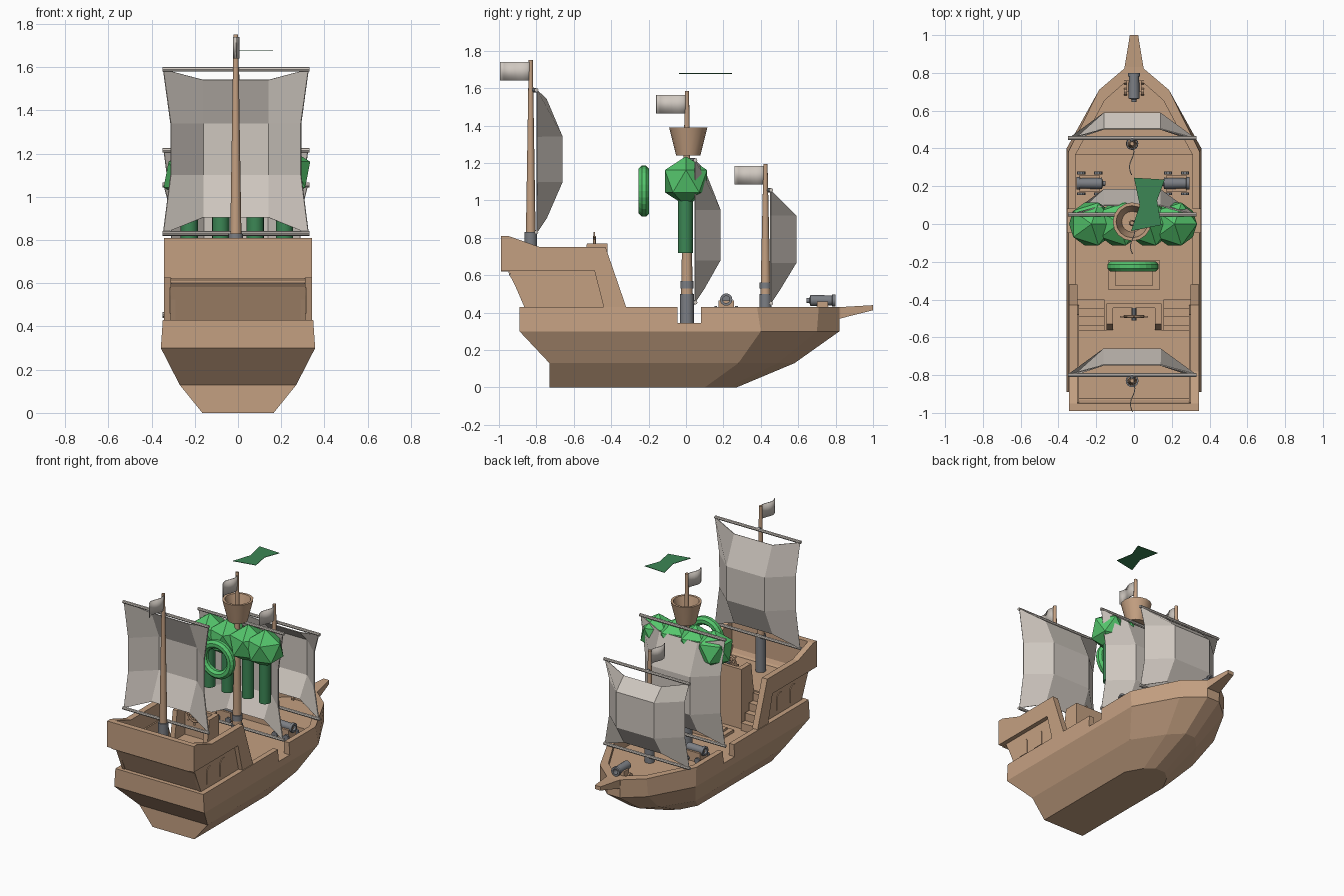
import bpy, bmesh, math
from mathutils import Vector, Matrix

cube = bpy.data.objects.get("Cube")
if cube:
    bpy.data.objects.remove(cube)


def material(name, rgb):
    m = bpy.data.materials.new(name)
    m.use_nodes = True
    m.diffuse_color = (*rgb, 1)
    m.node_tree.nodes["Principled BSDF"].inputs["Base Color"].default_value = (*rgb, 1)
    return m


WOOD = material("tan wood", (0.55, 0.35, 0.22))
SAIL = material("pale canvas", (0.62, 0.57, 0.52))
METAL = material("grey metal", (0.2, 0.21, 0.23))
LEAF = material("bright green", (0.09, 0.56, 0.15))
DARK = material("dark green", (0.045, 0.24, 0.09))


def finish(name, bm, mat, smooth=False):
    bmesh.ops.recalc_face_normals(bm, faces=bm.faces)
    me = bpy.data.meshes.new(name)
    bm.to_mesh(me)
    bm.free()
    me.materials.append(mat)
    ob = bpy.data.objects.new(name, me)
    bpy.context.collection.objects.link(ob)
    if smooth:
        bpy.ops.object.select_all(action='DESELECT')
        ob.select_set(True)
        bpy.context.view_layer.objects.active = ob
        bpy.ops.object.shade_smooth_by_angle(angle=math.radians(35))
    return ob


def loft(name, rings, mat, smooth=False):
    """Skin matching rings of points, capped at both ends."""
    bm = bmesh.new()
    loops = [[bm.verts.new(p) for p in r] for r in rings]
    n = len(loops[0])
    for a, b in zip(loops, loops[1:]):
        for i in range(n):
            bm.faces.new((a[i], a[(i + 1) % n], b[(i + 1) % n], b[i]))
    bm.faces.new(loops[0])
    bm.faces.new(loops[-1])
    return finish(name, bm, mat, smooth)


def prism(name, pts, x0, x1, mat=WOOD):
    """Extrude a (y, z) outline across x."""
    return loft(name, [[(x, y, z) for y, z in pts] for x in (x0, x1)], mat)


def box(name, x0, x1, y0, y1, z0, z1, mat=WOOD):
    return prism(name, [(y0, z0), (y1, z0), (y1, z1), (y0, z1)], x0, x1, mat)


def turned(name, profile, origin, mat, axis='Z', sides=16):
    """Turn (radius, distance) stations about an axis through origin."""
    rot = Vector((0, 0, 1)).rotation_difference(
        Vector({'X': (1, 0, 0), '-X': (-1, 0, 0), 'Y': (0, 1, 0), 'Z': (0, 0, 1)}[axis]))
    rings = []
    for r, d in profile:
        angles = [2 * math.pi * i / sides for i in range(sides)]
        rings.append([Vector(origin) + rot @ Vector((r * math.cos(a), r * math.sin(a), d)) for a in angles])
    return loft(name, rings, mat, True)


# Hull: stacked outlines, then the bulwark's inner lip and the sunken deck
def outline(z, w, stern, shoulder, mid, nose):
    half = [(w, stern), (w, shoulder), mid, nose]
    return [(x, y, z) for x, y in half] + [(-x, y, z) for x, y in reversed(half)]


DECK = 0.345
inner = (0.31, -0.85, 0.365, (0.155, 0.655), (0.03, 0.765))
hull = loft("hull", [
    outline(0, 0.165, -0.73, 0.10, (0.10, 0.22), (0.04, 0.27)),
    outline(0.13, 0.27, -0.73, 0.28, (0.13, 0.49), (0.04, 0.58)),
    outline(0.30, 0.357, -0.89, 0.40, (0.19, 0.70), (0.05, 0.82)),
    outline(0.43, 0.348, -0.89, 0.38, (0.185, 0.71), (0.055, 0.82)),
    outline(0.43, *inner),
    outline(DECK, *inner)], WOOD)
cutter = box("gangway_cutter", -0.5, 0.5, -0.045, 0.08, DECK, 0.6)
cutter.hide_render = True
cutter.hide_set(True)
cutter.display_type = 'WIRE'
cut = hull.modifiers.new("gangway", 'BOOLEAN')
cut.object = cutter
cut.operation = 'DIFFERENCE'

fore = [(0.31, 0.365), (0.155, 0.655), (0.03, 0.765)]
fore += [(-x, y) for x, y in reversed(fore)]
loft("foredeck", [[(x, y, z) for x, y in fore] for z in (DECK, 0.40)], WOOD)
loft("bowsprit", [[(-w, y, a), (w, y, a), (w, y, b), (-w, y, b)] for y, w, a, b in
                  [(0.76, 0.07, 0.36, 0.43), (0.83, 0.05, 0.37, 0.43), (1.0, 0.022, 0.413, 0.44)]], WOOD)
box("deck_hatch", -0.135, 0.135, -0.35, -0.19, DECK, 0.365)
box("hatch_cover", -0.10, 0.10, -0.325, -0.215, DECK, 0.38)

# Aft castle
POOP = 0.57
prism("aft_cabin", [(-0.86, DECK), (-0.86, 0.43), (-0.925, POOP), (-0.56, POOP), (-0.56, DECK)], -0.31, 0.31)
prism("stern_wall", [(-0.86, 0.43), (-0.95, 0.62), (-0.99, 0.62), (-0.99, 0.81), (-0.95, 0.81),
                     (-0.945, 0.60), (-0.82, 0.43)], -0.31, 0.31)
for side, label in ((1, "left"), (-1, "right")):
    prism(label + "_castle_bulwark",
          [(-0.32, 0.43), (-0.43, 0.75), (-0.78, 0.75), (-0.95, 0.81), (-0.99, 0.81), (-0.99, 0.625),
           (-0.49, 0.625), (-0.44, 0.43)], side * 0.30, side * 0.343)
    prism(label + "_castle_panel", [(-0.86, 0.42), (-0.43, 0.42), (-0.48, 0.63), (-0.95, 0.63)],
          side * 0.29, side * 0.312)
    for j, yc in enumerate((-0.765, -0.615)):
        arch = [(yc - 0.037, 0.46), (yc + 0.037, 0.46)]
        arch += [(yc + 0.037 * math.cos(a), 0.543 + 0.037 * math.sin(a))
                 for a in [math.pi * k / 8 for k in range(9)]]
        prism(f"{label}_window_{j + 1}", arch, side * 0.31, side * 0.317)
    for k in range(4):
        y = -0.40 - 0.045 * k
        box(f"{label}_stair_{k + 1}", side * 0.155, side * 0.30, -0.57, y, DECK, DECK + 0.054 * (k + 1))
    prism(label + "_helm_cheek", [(-0.56, POOP), (-0.42, POOP), (-0.425, 0.77), (-0.53, 0.77)],
          side * 0.11, side * 0.145)
box("helm_base", -0.145, 0.145, -0.57, -0.42, DECK, POOP)
box("helm_front", -0.145, 0.145, -0.445, -0.42, POOP, 0.77)


def torus(name, centre, major, minor, n, m, mat, smooth=True):
    """Ring standing upright, facing along y."""
    bm = bmesh.new()
    grid = []
    for i in range(n):
        a = 2 * math.pi * i / n
        grid.append([])
        for j in range(m):
            b = 2 * math.pi * (j + 0.5) / m
            r = major + minor * math.cos(b)
            grid[i].append(bm.verts.new(Vector(centre) + Vector(
                (r * math.cos(a), minor * math.sin(b), r * math.sin(a)))))
    for i in range(n):
        for j in range(m):
            k, l = (i + 1) % n, (j + 1) % m
            bm.faces.new((grid[i][j], grid[k][j], grid[k][l], grid[i][l]))
    return finish(name, bm, mat, smooth)


# Steering wheel
torus("wheel_rim", (0, -0.49, 0.755), 0.05, 0.008, 16, 6, WOOD)
turned("wheel_axle", [(0.012, 0), (0.012, 0.07)], (0, -0.51, 0.755), METAL, 'Y', 8)
for k in range(4):
    spoke = box(f"wheel_spoke_{k + 1}", -0.075, 0.075, -0.004, 0.004, -0.005, 0.005)
    spoke.matrix_world = Matrix.Translation((0, -0.49, 0.755)) @ Matrix.Rotation(k * math.pi / 4, 4, 'Y')

# Masts with collars, yards, bulging sails and flags
MX = -0.01


def rig(tag, y, base, top, radius, sail_y, low, high, bulge_low, bulge_high, flag_top):
    turned(tag + "_mast", [(radius, base), (0.011, top)], (MX, y, 0), WOOD)
    for label, z in (("upper", high), ("lower", low)):
        turned(f"{tag}_{label}_yard", [(0.011, -0.34), (0.011, 0.34)], (MX, sail_y, z), SAIL, 'X', 8)
        turned(f"{tag}_{label}_yard_tie", [(0.012, 0), (0.012, abs(sail_y - y))], (MX, y, z), METAL, 'Y', 8)
    bm = bmesh.new()
    rows = [(low, low + 0.075, 0.335, 0.05), (bulge_low, bulge_low, 0.30, 0.135),
            (bulge_high, bulge_high, 0.30, 0.135), (high, high - 0.05, 0.335, 0.05)]
    grid = []
    for edge_z, mid_z, w, depth in rows:
        grid.append([bm.verts.new((MX + x, sail_y + d, z)) for x, d, z in
                     ((-w, 0, edge_z), (-0.15, depth, mid_z), (0.15, depth, mid_z), (w, 0, edge_z))])
    for a, b in zip(grid, grid[1:]):
        for i in range(3):
            bm.faces.new((a[i], a[i + 1], b[i + 1], b[i]))
    sail = finish(tag + "_sail", bm, SAIL)
    sail.modifiers.new("cloth", 'SOLIDIFY').thickness = 0.006
    bm = bmesh.new()
    pairs = []
    for i in range(9):
        fx = MX + 0.012 * math.sin(i / 8 * 2 * math.pi)
        pairs.append([bm.verts.new((fx, y - 0.165 * i / 8, z)) for z in (flag_top - 0.10, flag_top)])
    for a, b in zip(pairs, pairs[1:]):
        bm.faces.new((a[0], b[0], b[1], a[1]))
    flag = finish(tag + "_flag", bm, SAIL, True)
    flag.modifiers.new("cloth", 'SOLIDIFY').thickness = 0.005


rig("aft", -0.83, POOP, 1.75, 0.03, -0.80, 0.83, 1.59, 1.10, 1.34, 1.74)
rig("main", 0.005, DECK, 1.585, 0.034, 0.05, 0.455, 1.215, 0.68, 0.95, 1.565)
rig("fore", 0.425, 0.40, 1.195, 0.029, 0.455, 0.45, 1.055, 0.665, 0.92, 1.185)
for tag, y, z0, z1, r in (("aft", -0.83, POOP, 0.83, 0.034), ("main", 0.005, DECK, 0.50, 0.037),
                          ("main_upper", 0.005, 0.53, 0.57, 0.035), ("fore", 0.425, 0.40, 0.50, 0.033),
                          ("fore_upper", 0.425, 0.53, 0.56, 0.031)):
    turned(tag + "_mast_collar", [(r, z0), (r, z1)], (MX, y, 0), METAL)
turned("lookout_basket", [(0.065, 1.24), (0.102, 1.39), (0.085, 1.39), (0.055, 1.27)], (MX, 0.012, 0), WOOD)


# Cannons on wheeled carriages
def cannon(tag, x, y, z, axis):
    turned(tag + "_barrel", [(0.012, -0.085), (0.014, -0.07), (0.03, -0.065), (0.027, 0.05), (0.033, 0.052),
                             (0.033, 0.07), (0.019, 0.07), (0.019, 0.02)], (x, y, z), METAL, axis)
    along_x = axis != 'Y'
    lx, ly = (0.055, 0.042) if along_x else (0.04, 0.03)
    box(tag + "_carriage", x - lx, x + lx, y - ly, y + ly, z - 0.075, z - 0.005)
    for i in (-1, 1):
        for j in (-1, 1):
            wx, wy = (x + i * 0.045, y + j * 0.055) if along_x else (x + i * 0.045, y + j * 0.03)
            turned(f"{tag}_wheel_{i + 1}{j + 1}", [(0.022, -0.007), (0.022, 0.007)], (wx, wy, z - 0.055),
                   METAL if along_x else WOOD, 'Y' if along_x else 'X', 10)


cannon("left_cannon", 0.225, 0.215, 0.47, 'X')
cannon("right_cannon", -0.235, 0.215, 0.47, '-X')
cannon("bow_cannon", 0, 0.73, 0.465, 'Y')

# Floating green foliage, posts, ring and sheet
for i, x in enumerate((-0.225, -0.08, 0.08, 0.215)):
    bm = bmesh.new()
    bmesh.ops.create_icosphere(bm, subdivisions=1, radius=0.133,
                               matrix=Matrix.Translation((x, 0, 1.103)))
    finish(f"green_ball_{i + 1}", bm, LEAF)
    turned(f"green_post_{i + 1}", [(0.04, 0.72), (0.04, 1.02)], (x, -0.003, 0), DARK)
torus("green_ring", (-0.005, -0.225, 1.05), 0.108, 0.03, 24, 8, LEAF, False)
bm = bmesh.new()
strip = [[bm.verts.new((x, y, 1.68)) for x, y in pair] for pair in
         (((0, 0.245), (0.163, 0.235)), ((0.03, 0.10), (0.122, 0.125)), ((-0.015, -0.037), (0.145, -0.005)))]
for a, b in zip(strip, strip[1:]):
    bm.faces.new((a[0], b[0], b[1], a[1]))
sheet = finish("green_sheet", bm, DARK)
sheet.modifiers.new("sheet", 'SOLIDIFY').thickness = 0.003
